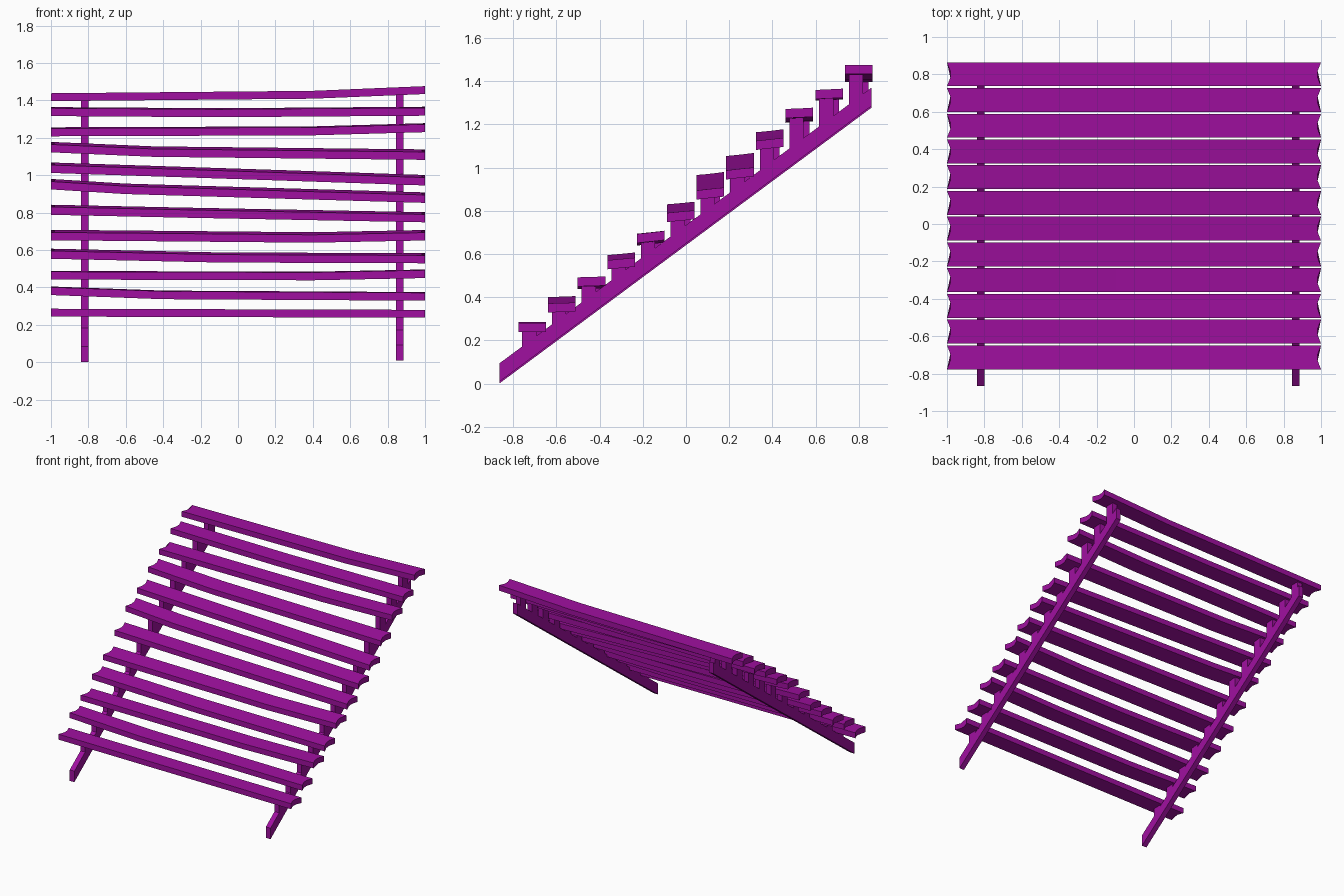
import bpy, bmesh

if "Cube" in bpy.data.objects:
    bpy.data.objects.remove(bpy.data.objects["Cube"])

mat = bpy.data.materials.new("purple_paint")
mat.diffuse_color = (0.35, 0.005, 0.35, 1)
mat.use_nodes = True
mat.node_tree.nodes["Principled BSDF"].inputs["Base Color"].default_value = mat.diffuse_color


def loft(name, sections):
    """Closed solid through matching rings of points."""
    bm = bmesh.new()
    rings = [[bm.verts.new(p) for p in s] for s in sections]
    n = len(rings[0])
    for a, b in zip(rings, rings[1:]):
        for i in range(n):
            j = (i + 1) % n
            bm.faces.new((a[i], a[j], b[j], b[i]))
    bm.faces.new(rings[0])
    bm.faces.new(rings[-1])
    bmesh.ops.recalc_face_normals(bm, faces=bm.faces)
    me = bpy.data.meshes.new(name)
    bm.to_mesh(me)
    bm.free()
    ob = bpy.data.objects.new(name, me)
    me.materials.append(mat)
    bpy.context.collection.objects.link(ob)


def side_prism(name, x0, x1, profile):
    loft(name, [[(x, y, z) for y, z in profile] for x in (x0, x1)])


SLOPE = 0.741
Y0, Y1 = -0.865, 0.86
rail_z = lambda y: SLOPE * (y - Y0)
rails = {"left": (-0.84, -0.80, 0.0), "right": (0.845, 0.885, 0.008)}

# Sloping rails
for side, (x0, x1, dz) in rails.items():
    side_prism(side + "_rail", x0, x1,
               [(Y0, dz), (Y1, rail_z(Y1) + dz),
                (Y1, rail_z(Y1) + 0.085 + dz), (Y0, 0.085 + dz)])

# Each tread: left height, bend position, bend height, right height, rise to back
treads = [
    (.265, 0, .262, .259, 0), (.382, -.4, .36, .352, .004),
    (.465, .4, .461, .473, .004), (.58, -.1, .56, .556, .012),
    (.68, .4, .667, .679, .014), (.815, -.3, .80, .775, .012),
    (.952, -.6, .927, .88, .014), (1.04, .3, .997, .973, .014),
    (1.15, -.45, 1.126, 1.11, .014), (1.232, .4, 1.237, 1.254, .006),
    (1.34, -.1, 1.334, 1.342, .006), (1.417, .4, 1.43, 1.455, 0)]
HALF_D, HALF_T = 0.064, 0.021

for k, (zl, xb, zb, zr, tilt) in enumerate(treads):
    yc = -0.713 + 0.1376 * k

    def height(x):
        if x < xb:
            return zl + (zb - zl) * (x + 1) / (xb + 1)
        return zb + (zr - zb) * (x - xb) / (1 - xb)

    # Bent plank with shallow notched ends
    sections = []
    for x, notch in ((-1, .018), (xb, 0), (1, -.018)):
        ys = (-HALF_D, -.018, .018, HALF_D)
        ring = []
        for t, row in ((HALF_T, ys), (-HALF_T, ys[::-1])):
            for y in row:
                px = x + (notch if abs(y) < .03 else 0)
                ring.append((px, yc + y, height(px) + t + tilt * y / (2 * HALF_D)))
        sections.append(ring)
    loft(f"tread_{k + 1}", sections)

    # Posts between rail and plank
    for side, (x0, x1, dz) in rails.items():
        a, b = (-.02, .046) if side == "left" else (-.046, .02)
        a, b = yc + a, yc + b
        top = height((x0 + x1) / 2) - 0.012
        side_prism(f"{side}_post_{k + 1}", x0, x1,
                   [(a, rail_z(a) + .07 + dz), (b, rail_z(b) + .07 + dz),
                    (b, max(top, rail_z(b) + .075 + dz)),
                    (a, max(top, rail_z(a) + .075 + dz))])
